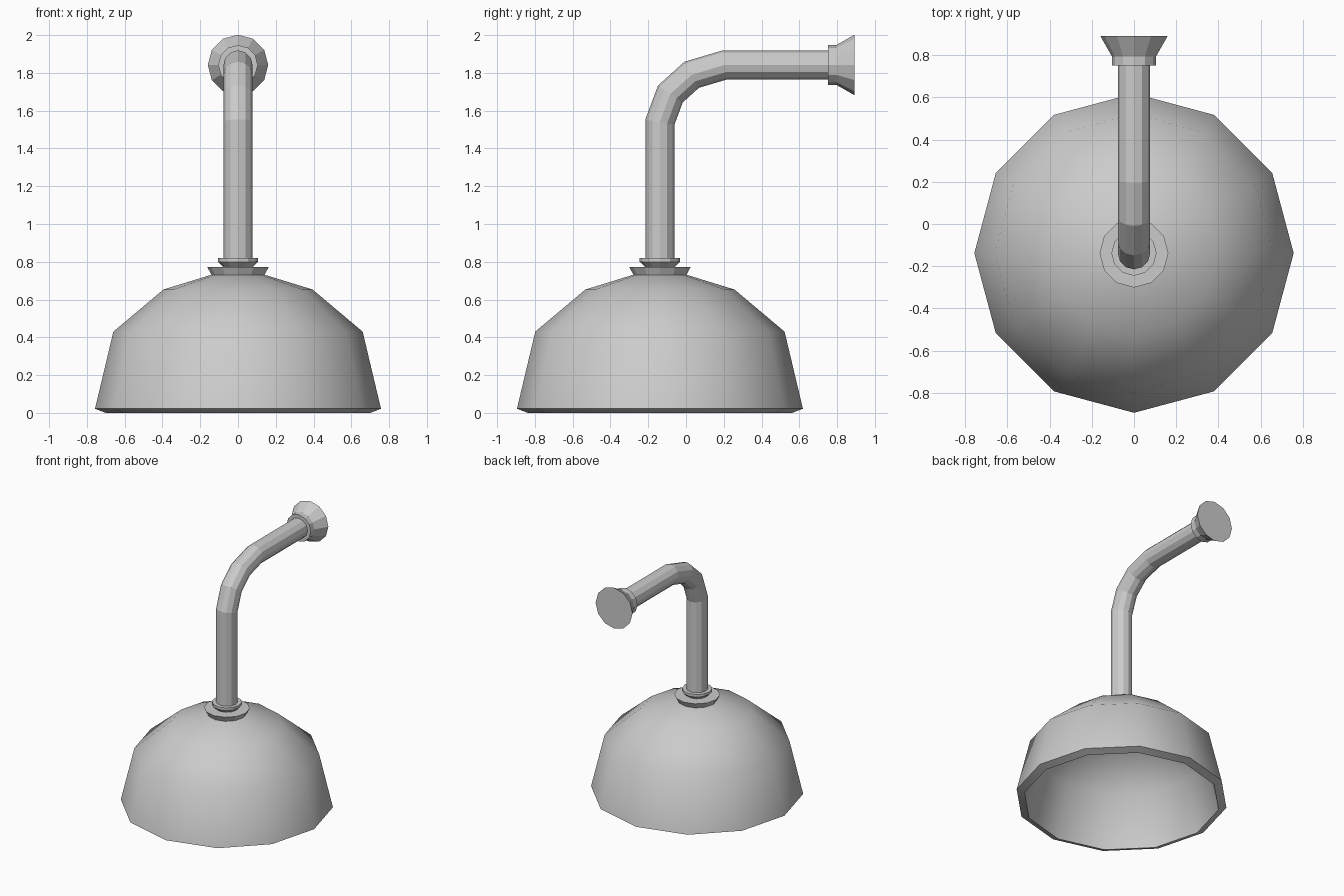
import bpy, bmesh, math
from mathutils import Vector, Matrix

if "Cube" in bpy.data.objects:
    bpy.data.objects.remove(bpy.data.objects["Cube"])

SIDES = 12
CY = -0.138      # axis of the shade and drop pipe
ARM_Z = 1.842    # axis of the horizontal arm


def finish(name, bm, smooth=None):
    bmesh.ops.remove_doubles(bm, verts=bm.verts, dist=1e-5)
    bmesh.ops.recalc_face_normals(bm, faces=bm.faces)
    mesh = bpy.data.meshes.new(name)
    bm.to_mesh(mesh)
    bm.free()
    ob = bpy.data.objects.new(name, mesh)
    bpy.context.collection.objects.link(ob)
    if smooth:
        bpy.ops.object.select_all(action='DESELECT')
        ob.select_set(True)
        bpy.context.view_layer.objects.active = ob
        bpy.ops.object.shade_smooth_by_angle(angle=math.radians(smooth))
    return ob


def lathe(name, profile, matrix, smooth=None):
    """Spin (radius, height) points about z, then place with matrix."""
    bm = bmesh.new()
    verts = [bm.verts.new((r, 0, h)) for r, h in profile]
    edges = [bm.edges.new(p) for p in zip(verts, verts[1:])]
    bmesh.ops.spin(bm, geom=verts + edges, cent=(0, 0, 0), axis=(0, 0, 1),
                   angle=math.tau, steps=SIDES)
    bm.transform(matrix)
    return finish(name, bm, smooth)


def pipe(name, path, radius):
    """Sweep a circle along a (y, z) path with mitred corners."""
    bm = bmesh.new()
    pts = [Vector((0, y, z)) for y, z in path]
    rings = []
    for i, p in enumerate(pts):
        d_in = (p - pts[i - 1]).normalized() if i else (pts[1] - p).normalized()
        d_out = (pts[i + 1] - p).normalized() if i < len(pts) - 1 else d_in
        t = (d_in + d_out).normalized()
        n = Vector((0, -t.z, t.y)) / t.dot(d_in)
        ring = []
        for k in range(SIDES):
            a = math.tau * k / SIDES
            ring.append(bm.verts.new(p + radius * (Vector((math.cos(a), 0, 0)) + n * math.sin(a))))
        rings.append(ring)
    for a, b in zip(rings, rings[1:]):
        for k in range(SIDES):
            j = (k + 1) % SIDES
            bm.faces.new((a[k], a[j], b[j], b[k]))
    bm.faces.new(rings[0])
    bm.faces.new(rings[-1])
    return finish(name, bm)


upright = Matrix.Translation((0, CY, 0))
along_y = Matrix.Translation((0, 0, ARM_Z)) @ Matrix.Rotation(-math.pi / 2, 4, 'X')

# Hollow dome shade: outer wall, sloped rim, inner wall
lathe("shade", [(0, 0.745), (0.145, 0.73), (0.395, 0.653), (0.66, 0.43), (0.757, 0.022),
                (0.70, 0), (0.61, 0.395), (0.365, 0.597), (0.13, 0.67), (0, 0.685)],
      upright, smooth=50)

# Collar on top of the shade
lathe("shade_collar", [(0, 0.725), (0.14, 0.73), (0.163, 0.773), (0.10, 0.773), (0, 0.773)], upright)
lathe("collar_ring", [(0, 0.77), (0.075, 0.77), (0.107, 0.80), (0.107, 0.82), (0, 0.82)], upright)

# Bent pipe from shade to wall
pipe("arm_pipe", [(CY, 0.78), (CY, 1.54), (-0.083, 1.688), (0.03, 1.79),
                  (0.205, ARM_Z), (0.80, ARM_Z)], 0.077)

# Wall mount: short ring and flared flange
lathe("wall_flange", [(0, 0.752), (0.105, 0.752), (0.105, 0.795), (0.16, 0.892), (0, 0.892)], along_y)
